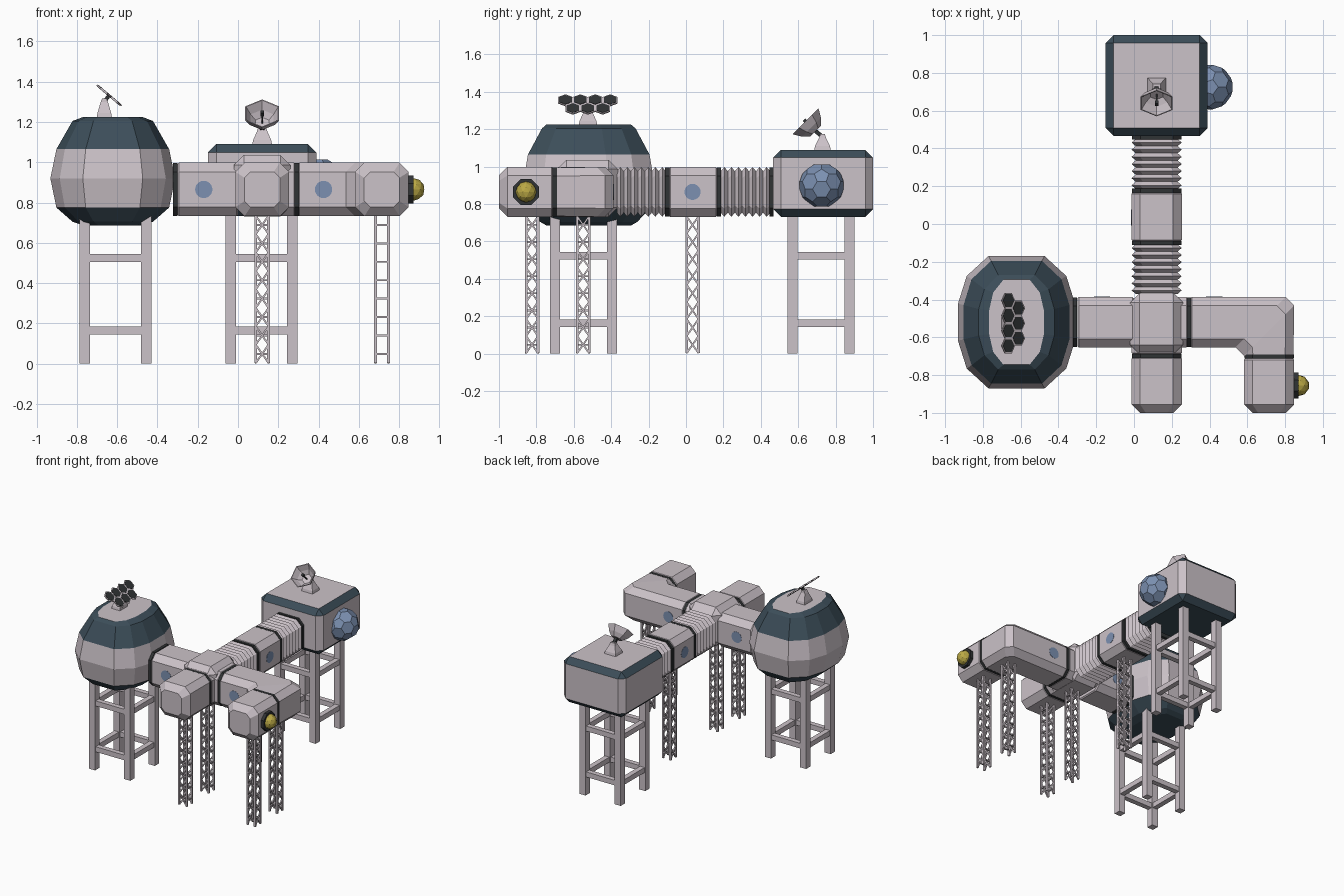
import bpy, bmesh, math
from mathutils import Vector, Matrix

if "Cube" in bpy.data.objects:
    bpy.data.objects.remove(bpy.data.objects["Cube"])


def material(name, rgb):
    m = bpy.data.materials.new(name)
    m.diffuse_color = (*rgb, 1)
    m.use_nodes = True
    m.node_tree.nodes["Principled BSDF"].inputs["Base Color"].default_value = m.diffuse_color
    return m


PALE = material("pale_panel", (0.60, 0.54, 0.58))
NAVY = material("navy_panel", (0.045, 0.075, 0.10))
DARK = material("dark_seal", (0.03, 0.033, 0.035))
BLUE = material("blue_glass", (0.20, 0.28, 0.44))
YELLOW = material("yellow_glass", (0.50, 0.40, 0.06))


def finish(name, bm, mat=PALE, navy=False):
    bmesh.ops.recalc_face_normals(bm, faces=bm.faces[:])
    bm.normal_update()
    if navy:  # roof edge and whole underside are navy
        for f in bm.faces:
            f.material_index = int(0.3 < f.normal.z < 0.98 or f.normal.z < -0.3)
    me = bpy.data.meshes.new(name)
    bm.to_mesh(me)
    bm.free()
    me.materials.append(mat)
    if navy:
        me.materials.append(NAVY)
    ob = bpy.data.objects.new(name, me)
    bpy.context.collection.objects.link(ob)
    return ob


def loft(name, rings, mat=PALE, navy=False):
    bm = bmesh.new()
    rows = [[bm.verts.new(p) for p in r] for r in rings]
    n = len(rows[0])
    for a, b in zip(rows, rows[1:]):
        for i in range(n):
            bm.faces.new((a[i], a[(i + 1) % n], b[(i + 1) % n], b[i]))
    bm.faces.new(rows[0])
    bm.faces.new(rows[-1])
    return finish(name, bm, mat, navy)


def box(name, c, size, bevel=0, navy=False):
    bm = bmesh.new()
    bmesh.ops.create_cube(bm, size=1, matrix=Matrix.Translation(c) @ Matrix.Diagonal((*size, 1)))
    if bevel:
        bmesh.ops.bevel(bm, geom=bm.edges[:], offset=bevel, segments=1,
                        profile=0.5, affect='EDGES')
    return finish(name, bm, PALE, navy)


def add_beam(bm, p, q, w):
    p, q = Vector(p), Vector(q)
    rot = (q - p).to_track_quat('Z', 'Y').to_matrix().to_4x4()
    bmesh.ops.create_cube(bm, size=1, matrix=Matrix.Translation((p + q) / 2) @ rot
                          @ Matrix.Diagonal((w, w, (q - p).length, 1)))


def prism(name, c, normal, stations, sides, mat=PALE, spin=0):
    """Loft of regular polygons; stations are (distance along normal, radius)."""
    rot = Vector(normal).to_track_quat('Z', 'Y').to_matrix()
    return loft(name, [[Vector(c) + rot @ Vector((r * math.cos(spin + k * math.tau / sides),
                        r * math.sin(spin + k * math.tau / sides), d))
                        for k in range(sides)] for d, r in stations], mat)


# Corridors: chamfered square section
H, ZC, CX, CY = 0.133, 0.865, 0.12, -0.52


def section(h):
    c = h * 0.66
    return [(h, -c), (h, c), (c, h), (-c, h), (-h, c), (-h, -c), (-c, -h), (c, -h)]


def tube(name, axis, centre, stations, mat=PALE):
    put = (lambda t, a, z: (t, centre + a, ZC + z)) if axis == 'x' else \
          (lambda t, a, z: (centre + a, t, ZC + z))
    return loft(name, [[put(t, a, z) for a, z in section(h)] for t, h in stations], mat)


def plain(t0, t1):
    return [(t0, H - .007), (t0 + .008, H), (t1 - .008, H), (t1, H - .007)]


tube("west_corridor", 'x', CY, plain(-0.30, 0.0))
tube("hub_east_neck", 'x', CY, plain(0.2, 0.285))
tube("hub_front_neck", 'y', CX, plain(-0.69, -0.6))
box("hub", (CX, CY - 0.007, 0.884), (0.28, 0.325, 0.306), 0.05)
tube("front_pod", 'y', CX, [(-1, .088), (-.955, H), (-.713, H), (-.705, H - .007)])
tube("back_corridor", 'y', CX, plain(-0.092, 0.168))

# Elbow with a chamfered turn, and its end pod
K, EX = 0.045, 0.715
elbow = [[(x, CY + a, ZC + z) for a, z in section(h)] for x, h in ((.298, H - .007), (.306, H))]
elbow.append([(EX + a - K, CY + a, ZC + z) for a, z in section(H)])
elbow.append([(EX + a, CY + a - K, ZC + z) for a, z in section(H)])
elbow.append([(EX + a, -.706, ZC + z) for a, z in section(H - .004)])
loft("elbow_corridor", elbow)
tube("elbow_pod", 'y', EX, [(-1, .088), (-.955, H), (-.72, H), (-.712, H - .007)])

for i, (axis, c, t) in enumerate((('x', CY, -.312), ('x', CY, .291), ('y', CX, -.698),
                                  ('y', EX, -.702), ('y', CX, -.1), ('y', CX, .176),
                                  ('y', CX, .458))):
    tube(f"seal_{i}", axis, c, [(t - .011, H - .002), (t + .011, H - .002)], DARK)

# Concertina sections
for name, t0, t1 in (("front_bellows", -.37, -.108), ("back_bellows", .186, .45)):
    n = 14
    tube(name, 'y', CX, [(t0 + (t1 - t0) * k / n, H if k % 2 else H - .022) for k in range(n + 1)])

# Round windows on both sides of each corridor
for i, (x, y, nx, ny) in enumerate(((-.17, CY, 0, 1), (.425, CY, 0, 1), (CX, .035, 1, 0))):
    for s in (-1, 1):
        prism(f"window_{i}_{s}", (x + s * nx * H, y + s * ny * H, ZC), (s * nx, s * ny, 0),
              [(-.01, .043), (.002, .043)], 24, BLUE)

# Barrel-shaped habitat
DX, DY = -0.622, -0.52
q = [(1, .28), (.85, .7), (.48, 1)]
unit = q + [(-a, b) for a, b in q[::-1]] + [(-a, -b) for a, b in q] + [(a, -b) for a, b in q[::-1]]
levels = [(.685, .14, .225), (.705, .20, .26), (.775, .28, .325), (.92, .31, .35),
          (1.065, .28, .325), (1.205, .20, .25), (1.226, .145, .225)]
loft("habitat", [[(DX + a * hx, DY + b * hy, z) for a, b in unit] for z, hx, hy in levels], navy=True)

# Square laboratory
box("laboratory", (CX, 0.733, 0.911), (0.54, 0.535, 0.358), 0.042, navy=True)


# Faceted glass spheres
def sphere(name, c, r, mat, football):
    bm = bmesh.new()
    bmesh.ops.create_icosphere(bm, subdivisions=1 if football else 2, radius=r)
    if football:  # cut every corner a third of the way along its edges
        bmesh.ops.bevel(bm, geom=bm.verts[:], offset=33.3, offset_type='PERCENT',
                        segments=1, affect='VERTICES')
        s = r / max(v.co.length for v in bm.verts)
        bmesh.ops.scale(bm, vec=(s, s, s), verts=bm.verts[:])
    bmesh.ops.translate(bm, vec=c, verts=bm.verts[:])
    finish(name, bm, mat)


sphere("observation_sphere", (.405, .725, .9), .12, BLUE, True)
sphere("beacon_lens", (.872, -.855, ZC), .056, YELLOW, False)
prism("beacon_rim", (.84, -.855, ZC), (1, 0, 0), [(0, .075), (.032, .075)], 8, DARK, math.pi / 8)

# Heavy frame towers
for name, cx, cy in (("habitat_tower", -.609, -.548), ("laboratory_tower", .117, .722)):
    bm = bmesh.new()
    d, w = .153, .053
    ring = [(-d, -d), (d, -d), (d, d), (-d, d)]
    for i, (a, b) in enumerate(ring):
        add_beam(bm, (cx + a, cy + b, 0), (cx + a, cy + b, .74), w)
        a2, b2 = ring[(i + 1) % 4]
        for z in (.164, .525):
            add_beam(bm, (cx + a, cy + b, z), (cx + a2, cy + b2, z), .04)
    finish(name, bm)

# Slim lattice towers: ladder rungs on one pair of sides, cross braces on the other
for i, (cx, cy, turn) in enumerate(((CX, -.823, 0), (CX, -.55, 0), (EX, -.823, 1),
                                    (EX, -.55, 1), (CX, .035, 1))):
    bm = bmesh.new()
    d, step = .032, .0915

    def at(u, v, z):
        return (cx + v, cy + u, z) if turn else (cx + u, cy + v, z)
    for s in (-d, d):
        for t in (-d, d):
            add_beam(bm, at(s, t, 0), at(s, t, .74), .014)
        for k in range(8):
            z = k * step
            add_beam(bm, at(s, -d, z + step / 2), at(s, d, z + step / 2), .009)
            add_beam(bm, at(-d, s, z), at(d, s, z + step), .009)
            add_beam(bm, at(d, s, z), at(-d, s, z + step), .009)
    bmesh.ops.translate(bm, vec=(0, 0, -min(0, min(v.co.z for v in bm.verts))), verts=bm.verts[:])
    finish(f"lattice_tower_{i}", bm)


# Tapered mounts
def mount(name, x, y, levels):
    loft(name, [[(x + a * hx, y + b * hy, z) for a, b in ((-1, -1), (1, -1), (1, 1), (-1, 1))]
                for z, hx, hy in levels])


mount("solar_mount", -.664, -.524, [(1.22, .038, .05), (1.245, .034, .045), (1.30, .018, .02), (1.318, .01, .018)])
mount("dish_mount", CX, .73, [(1.085, .05, .045), (1.11, .045, .04), (1.155, .025, .018), (1.175, .02, .012)])

# Tilted honeycomb solar array
R = .046
u, n = Vector((-.763, 0, .646)), Vector((.646, 0, .763))
mid = Vector((-.64, -.525, 1.333))
for row, count in ((1, 4), (-1, 3)):
    for k in range(count):
        c = mid + u * row * .75 * R + Vector((0, (k - (count - 1) / 2) * R * math.sqrt(3), 0))
        for part, lo, hi, r, m in (("frame", -.004, .003, R, PALE), ("cell", -.006, .005, R * .85, DARK)):
            loft(f"solar_{part}_{row}_{k}",
                 [[c + n * h + r * (u * math.cos(j * math.pi / 3) + Vector((0, math.sin(j * math.pi / 3), 0)))
                   for j in range(6)] for h in (lo, hi)], m)
bm = bmesh.new()
add_beam(bm, (-.668, -.524, 1.295), mid, .018)
finish("solar_arm", bm, DARK)

# Hexagonal dish, hollow towards the front
n, u = Vector((0, -.707, .707)), Vector((0, .707, .707))
c = Vector((CX, .639, 1.243))
loft("dish", [[c + n * h + r * (u * math.cos(j * math.pi / 3) + Vector((math.sin(j * math.pi / 3), 0, 0)))
               for j in range(6)]
              for h, r in ((-.075, .042), (-.045, .072), (0, .098), (0, .092), (-.04, .066), (-.066, .038))])
bm = bmesh.new()
add_beam(bm, c - n * .07, c + n * .01, .008)
add_beam(bm, c - n * .012, c + n * .012, .018)
add_beam(bm, c - n * .07, (CX, .73, 1.16), .022)
finish("dish_receiver", bm, DARK)
